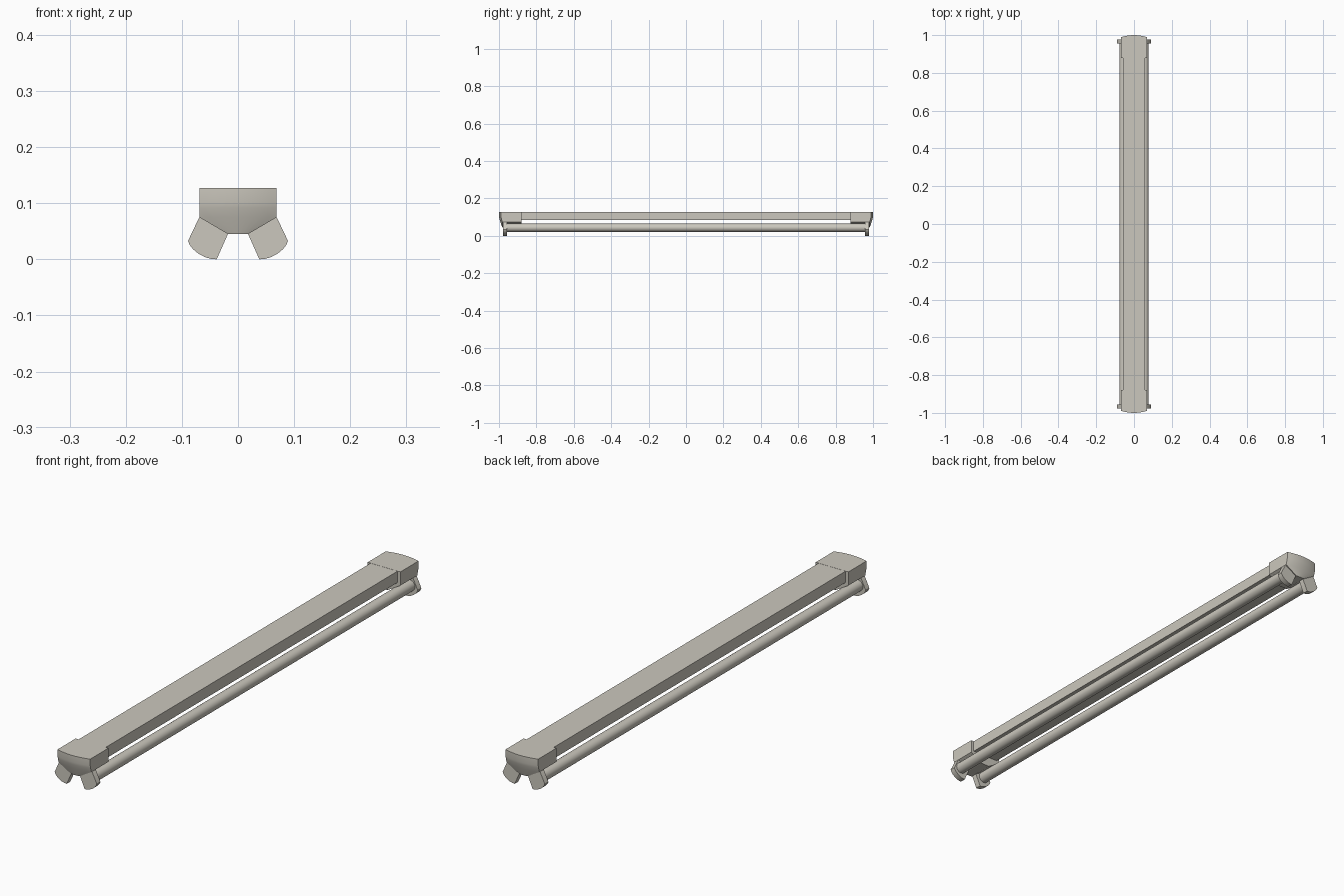
import bpy, bmesh, math

if "Cube" in bpy.data.objects:
    bpy.data.objects.remove(bpy.data.objects["Cube"])

enamel = bpy.data.materials.new("warm_grey_enamel")
enamel.diffuse_color = (0.60, 0.575, 0.51, 1)
enamel.use_nodes = True
enamel.node_tree.nodes["Principled BSDF"].inputs["Base Color"].default_value = enamel.diffuse_color


def finish(bm, name, mirror=(False, True, False), smooth=True):
    """Turn a bmesh into a named object, mirrored about the origin."""
    bmesh.ops.recalc_face_normals(bm, faces=bm.faces)
    me = bpy.data.meshes.new(name)
    bm.to_mesh(me)
    bm.free()
    me.materials.append(enamel)
    ob = bpy.data.objects.new(name, me)
    bpy.context.collection.objects.link(ob)
    if smooth:
        bpy.ops.object.select_all(action='DESELECT')
        ob.select_set(True)
        bpy.context.view_layer.objects.active = ob
        bpy.ops.object.shade_smooth_by_angle(angle=math.radians(35))
    if any(mirror):
        m = ob.modifiers.new("mirror", 'MIRROR')
        m.use_axis = mirror
        m.use_mirror_merge = False
    return ob


def prism(bm, profile, y0, y1):
    """Extrude an (x, z) profile along y."""
    a = [bm.verts.new((x, y0, z)) for x, z in profile]
    b = [bm.verts.new((x, y1, z)) for x, z in profile]
    n = len(profile)
    bm.faces.new(a)
    bm.faces.new(b[::-1])
    for i in range(n):
        j = (i + 1) % n
        bm.faces.new((a[i], b[i], b[j], a[j]))


def circle(cx, cz, r, n=24):
    return [(cx + r * math.cos(2 * math.pi * i / n),
             cz + r * math.sin(2 * math.pi * i / n)) for i in range(n)]


# Long housing between the end caps
bm = bmesh.new()
prism(bm, [(-0.057, 0.0835), (0.057, 0.0835), (0.057, 0.1265), (-0.057, 0.1265)], -0.885, 0.885)
finish(bm, "housing", (False, False, False), False)

# End caps: bowed face, tapering inwards towards the bottom
bm = bmesh.new()
rows = [(0.127, 0.069, 0.0), (0.102, 0.069, 0.0), (0.092, 0.069, 0.002),
        (0.075, 0.069, 0.007), (0.045, 0.018, 0.018)]   # z, half width, setback
cols = 10
front, back = [], []
for z, w, setback in rows:
    xs = [w * (2 * i / cols - 1) for i in range(cols + 1)]
    front.append([bm.verts.new((x, -1.0 + setback + 0.011 * (x / 0.069) ** 2, z)) for x in xs])
    back.append([bm.verts.new((x, -0.88, z)) for x in xs])
for grid in (front, back):
    for r in range(len(rows) - 1):
        for c in range(cols):
            bm.faces.new((grid[r][c], grid[r][c + 1], grid[r + 1][c + 1], grid[r + 1][c]))
for r in range(len(rows) - 1):
    for c in (0, cols):
        bm.faces.new((front[r][c], front[r + 1][c], back[r + 1][c], back[r][c]))
for r in (0, -1):
    for c in range(cols):
        bm.faces.new((front[r][c], front[r][c + 1], back[r][c + 1], back[r][c]))
finish(bm, "end_caps")

# Splayed lamp holders with rounded lower ends
holder = [(0.018, 0.045), (0.038, 0.0), (0.049, 0.001), (0.060, 0.0045), (0.071, 0.0105),
          (0.080, 0.018), (0.086, 0.0255), (0.089, 0.033), (0.069, 0.075), (0.060, 0.082), (0.018, 0.06)]
bm = bmesh.new()
prism(bm, holder, -0.978, -0.956)
finish(bm, "lamp_holders", (True, True, False))

# Fluorescent tubes
bm = bmesh.new()
prism(bm, circle(0.056, 0.043, 0.0215), -0.957, 0.957)
finish(bm, "tubes", (True, False, False))
